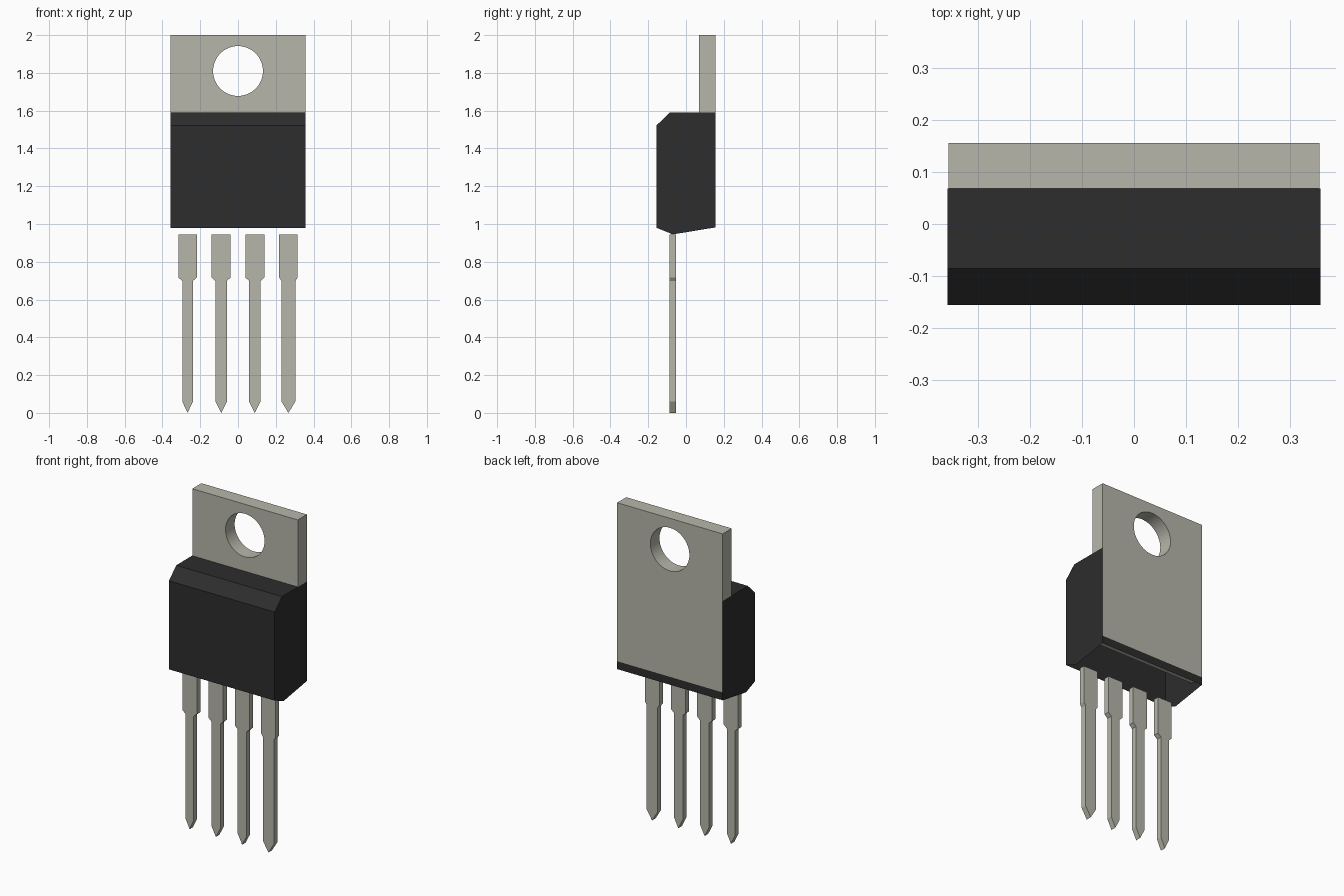
import bpy
import bmesh
from math import pi

default = bpy.data.objects.get("Cube")
if default:
    bpy.data.objects.remove(default)


def make_material(name, colour):
    mat = bpy.data.materials.new(name)
    mat.use_nodes = True
    mat.diffuse_color = colour
    mat.node_tree.nodes["Principled BSDF"].inputs["Base Color"].default_value = colour
    return mat


METAL = make_material("warm grey metal", (0.47, 0.47, 0.405, 1))
PLASTIC = make_material("black plastic", (0.026, 0.026, 0.026, 1))


def make_object(name, bm, mat):
    mesh = bpy.data.meshes.new(name)
    bm.to_mesh(mesh)
    bm.free()
    mesh.materials.append(mat)
    obj = bpy.data.objects.new(name, mesh)
    bpy.context.collection.objects.link(obj)
    return obj


def extrude_profile(points, offset):
    """Closed prism from a planar outline swept along offset."""
    bm = bmesh.new()
    face = bm.faces.new([bm.verts.new(p) for p in points])
    swept = bmesh.ops.extrude_face_region(bm, geom=[face], use_keep_orig=True)
    moved = [g for g in swept["geom"] if isinstance(g, bmesh.types.BMVert)]
    bmesh.ops.translate(bm, verts=moved, vec=offset)
    bmesh.ops.recalc_face_normals(bm, faces=bm.faces)
    return bm


HALF_W, BACK, TAB_FRONT = 0.358, 0.156, 0.068
TAB_BOTTOM, BODY_TOP, PIN_TOP = 1.03, 1.59, 0.945

# Plastic body: bevelled side outline swept across the width, open underneath
outline = [(-BACK, 0.98), (-BACK, 1.522), (-0.086, BODY_TOP), (TAB_FRONT, BODY_TOP),
           (BACK, BODY_TOP), (BACK, TAB_BOTTOM), (BACK, 0.982), (-0.07, PIN_TOP)]
bm = extrude_profile([(-HALF_W, y, z) for y, z in outline], (2 * HALF_W, 0, 0))
bm.normal_update()
opened = [f for f in bm.faces if f.normal.z < -0.2]
# The back above the strip and the top behind the tab front are left to the tab
for f in bm.faces:
    c = f.calc_center_median()
    behind_tab = c.z > TAB_BOTTOM and c.y > TAB_FRONT
    if behind_tab and abs(f.normal.x) < 0.5:
        opened.append(f)
bmesh.ops.delete(bm, geom=opened, context="FACES")
make_object("plastic_body", bm, PLASTIC)

# Metal mounting tab, running down the back of the body
w = HALF_W - 0.001
corners = [(-w, TAB_BOTTOM), (w, TAB_BOTTOM), (w, 2), (-w, 2)]
bm = extrude_profile([(x, TAB_FRONT, z) for x, z in corners], (0, BACK - TAB_FRONT, 0))
tab = make_object("mounting_tab", bm, METAL)

# Round mounting hole
bpy.ops.mesh.primitive_cylinder_add(vertices=64, radius=0.132, depth=0.5,
                                    location=(0, 0.1, 1.81), rotation=(pi / 2, 0, 0))
cutter = bpy.context.object
cutter.name = "hole_cutter"
cutter.hide_render = True
cut = tab.modifiers.new("mounting hole", "BOOLEAN")
cut.operation = "DIFFERENCE"
cut.solver = "EXACT"
cut.object = cutter
bpy.ops.object.select_all(action="DESELECT")
tab.select_set(True)
bpy.context.view_layer.objects.active = tab
bpy.ops.object.modifier_apply(modifier=cut.name)
bpy.data.objects.remove(cutter)
bpy.ops.object.shade_smooth_by_angle(angle=pi / 6)

# Four pins: wide shoulder, narrow shank and pointed tip
PIN_FRONT, PIN_THICK = -0.087, 0.034
for i, (shoulder, shank) in enumerate([(0.049, 0.028), (0.05, 0.03),
                                       (0.05, 0.03), (0.049, 0.0365)]):
    centre = (i - 1.5) * 0.178
    side = [(shoulder, PIN_TOP), (shoulder, 0.717), (shank, 0.698), (shank, 0.06)]
    right = [(centre + x, PIN_FRONT, z) for x, z in side]
    left = [(centre - x, PIN_FRONT, z) for x, z in reversed(side)]
    bm = extrude_profile(right + [(centre, PIN_FRONT, 0)] + left, (0, PIN_THICK, 0))
    make_object(f"pin_{i + 1}", bm, METAL)
